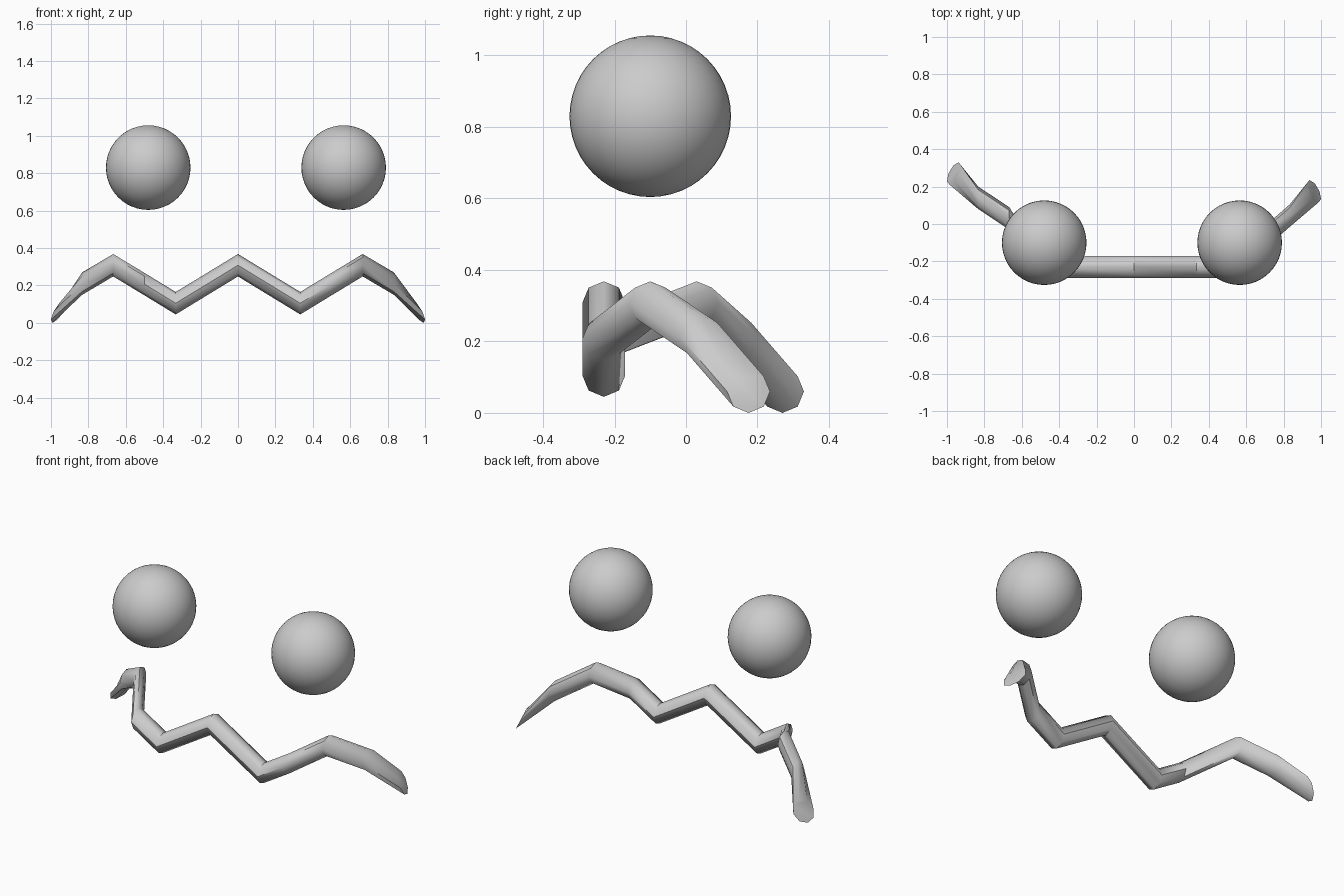
import bpy, bmesh, math

if "Cube" in bpy.data.objects:
    bpy.data.objects.remove(bpy.data.objects["Cube"])

R = 0.06      # tube radius
SIDES = 8


def smooth(obj, angle):
    bpy.ops.object.select_all(action='DESELECT')
    obj.select_set(True)
    bpy.context.view_layer.objects.active = obj
    bpy.ops.object.shade_smooth_by_angle(angle=math.radians(angle))


def ball(name, x):
    bpy.ops.mesh.primitive_uv_sphere_add(segments=48, ring_count=24, radius=0.226,
                                         location=(x, -0.10, 0.83))
    obj = bpy.context.object
    obj.name = name
    smooth(obj, 60)


def section(bm, x, y, z, shear_y=0.0, shear_z=0.0):
    """Upright octagon ring across the x axis, optionally sheared along x."""
    ring = []
    for i in range(SIDES):
        a = 2 * math.pi * i / SIDES
        dy, dz = R * math.cos(a), R * math.sin(a)
        ring.append(bm.verts.new((x + shear_y * dy + shear_z * dz, y + dy, z + dz)))
    return ring


def arm(y_peak, y_bend, y_tip):
    """Outer half-path: straight run, then sweeping backwards and down."""
    return [(0.333, -0.23, 0.105), (0.5, -0.23, 0.207), (0.667, y_peak, 0.308),
            (0.833, y_bend, 0.21), (0.962, y_tip, 0.06)]


# Round balls
ball("left_ball", -0.48)
ball("right_ball", 0.565)

# Zigzag tube, its two ends swept back by different amounts
left = [(-x, y, z) for x, y, z in reversed(arm(0.03, 0.14, 0.27))]
path = left + [(0, -0.23, 0.308)] + arm(-0.10, 0.045, 0.175)

bm = bmesh.new()
rings = []
for i, (x, y, z) in enumerate(path):
    side = -1 if i == 0 else 1 if i == len(path) - 1 else 0
    rings.append(section(bm, x, y, z, -0.4 * side, -0.5 * side))
for a, b in zip(rings, rings[1:]):
    for i in range(SIDES):
        j = (i + 1) % SIDES
        bm.faces.new((a[i], a[j], b[j], b[i]))
bm.faces.new(rings[0])
bm.faces.new(rings[-1])
bmesh.ops.recalc_face_normals(bm, faces=bm.faces)
mesh = bpy.data.meshes.new("zigzag_tube")
bm.to_mesh(mesh)
bm.free()
tube = bpy.data.objects.new("zigzag_tube", mesh)
bpy.context.collection.objects.link(tube)
smooth(tube, 50)
